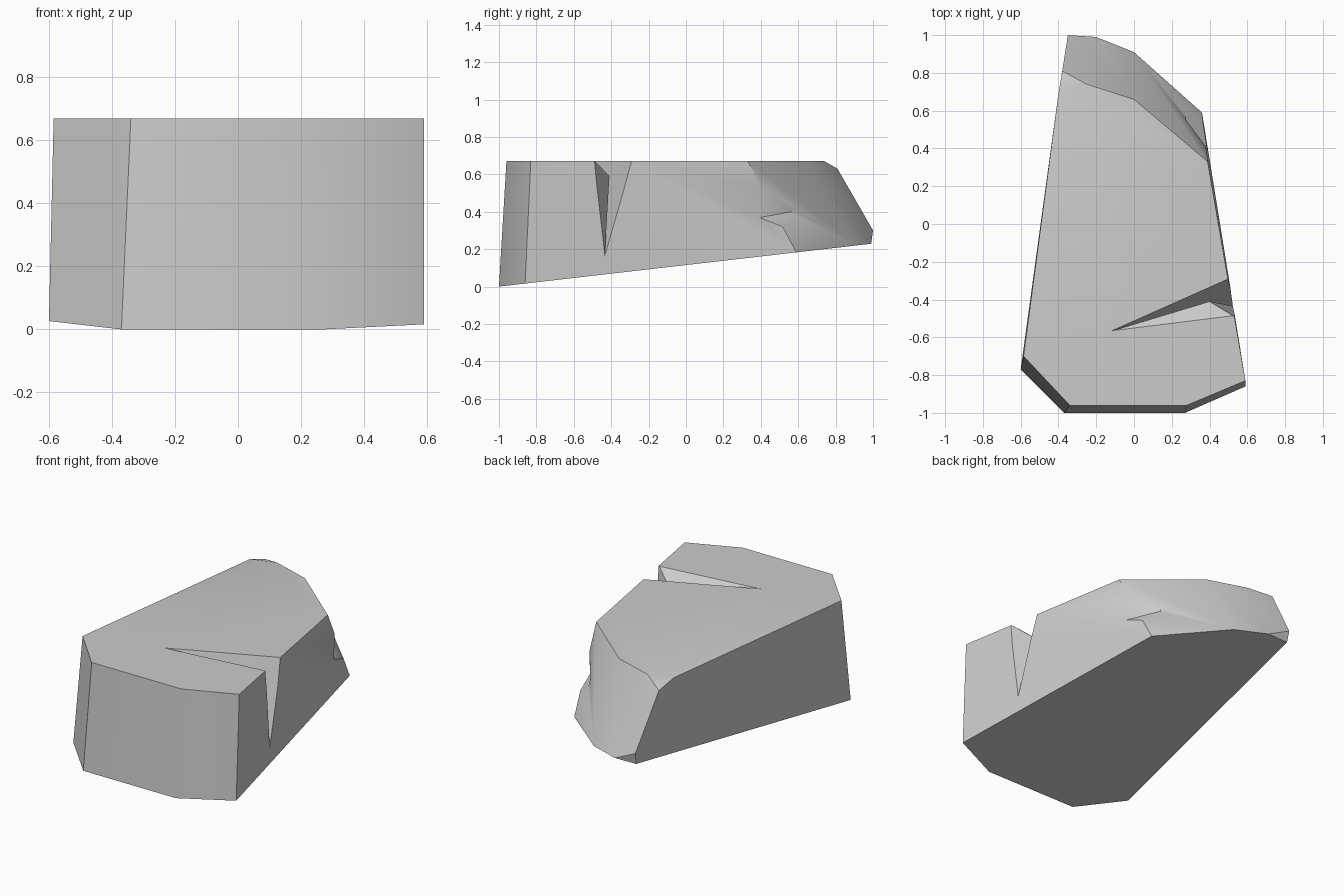
import bpy
import bmesh
import math
from mathutils import Vector

old = bpy.data.objects.get("Cube")
if old:
    bpy.data.objects.remove(old, do_unlink=True)

TOP = 0.67
SLOPE = 0.115  # rise of the tilted underside along y

stone = bpy.data.materials.new("stone_grey")
stone.use_nodes = True
GREY = (0.6, 0.6, 0.6, 1)
stone.diffuse_color = GREY
stone.node_tree.nodes["Principled BSDF"].inputs["Base Color"].default_value = GREY


def add_object(name, bm):
    bmesh.ops.recalc_face_normals(bm, faces=bm.faces)
    mesh = bpy.data.meshes.new(name)
    bm.to_mesh(mesh)
    bm.free()
    obj = bpy.data.objects.new(name, mesh)
    bpy.context.collection.objects.link(obj)
    obj.data.materials.append(stone)
    return obj


def hull_object(name, points):
    bm = bmesh.new()
    for p in points:
        bm.verts.new(p)
    res = bmesh.ops.convex_hull(bm, input=bm.verts)
    loose = [v for v in bm.verts if not v.link_faces]
    bmesh.ops.delete(bm, geom=loose, context='VERTS')
    bmesh.ops.dissolve_limit(bm, angle_limit=math.radians(2),
                             verts=bm.verts, edges=bm.edges)
    return add_object(name, bm)


def cut(target, cutter):
    cutter.hide_render = True
    mod = target.modifiers.new("notch", 'BOOLEAN')
    mod.operation = 'DIFFERENCE'
    mod.solver = 'EXACT'
    mod.object = cutter
    bpy.context.view_layer.objects.active = target
    bpy.ops.object.modifier_apply(modifier=mod.name)
    bpy.data.objects.remove(cutter, do_unlink=True)


# Rock body: level top outline, tilted bottom outline, chipped back corner
top = [(-.34, -.96), (.28, -.96), (.59, -.83), (.39, .33),
       (0, .66), (-.25, .74), (-.4, .69), (-.585, -.7)]
bottom = [(-.37, -1), (.27, -1), (.59, -.86), (.36, .59),
          (0, .91), (-.2, .99), (-.345, .985), (-.6, -.77)]
chips = [(-.38, .81, .63), (-.35, 1, .3)]
points = [(x, y, TOP) for x, y in top]
points += [(x, y, SLOPE * (y + 1)) for x, y in bottom]
rock = hull_object("rock", points + chips)

# Deep split in the side, with a ridge standing inside it
tip = (-.13, -.57, TOP + .003)
foot = (.528, -.435, .155)
ridge = (.4, -.41, .59)
near = (.54, -.495, TOP + .01)
far = (.505, -.285, TOP + .01)
outer = (1, -.4, 1.2)
bm = bmesh.new()
for tri in ((tip, far, foot), (tip, ridge, near), (near, ridge, foot),
            (tip, ridge, foot), (tip, near, outer), (tip, outer, far),
            (near, foot, outer), (far, outer, foot)):
    if tri == (tip, ridge, foot):
        continue
    bm.faces.new([bm.verts.new(p) for p in tri])
bmesh.ops.remove_doubles(bm, verts=bm.verts, dist=1e-5)
# close the gap between ridge and back wall of the split
bmesh.ops.holes_fill(bm, edges=[e for e in bm.edges if e.is_boundary], sides=0)
cut(rock, add_object("split_cutter", bm))

# Small nick in the rear corner edge: a wedge grown outward from its crease
nick = [Vector(p) for p in ((.384, .4, .37), (.265, .565, .4),
                            (.381, .41, .52), (.369, .515, .32))]
mid = (nick[0] + nick[1]) / 2
cut(rock, hull_object("nick_cutter", [mid + (p - mid) * 1.25 for p in nick]))

# Soft shading over shallow bends, crisp edges elsewhere
bpy.ops.object.select_all(action='DESELECT')
rock.select_set(True)
bpy.context.view_layer.objects.active = rock
bpy.ops.object.shade_smooth_by_angle(angle=math.radians(30))
